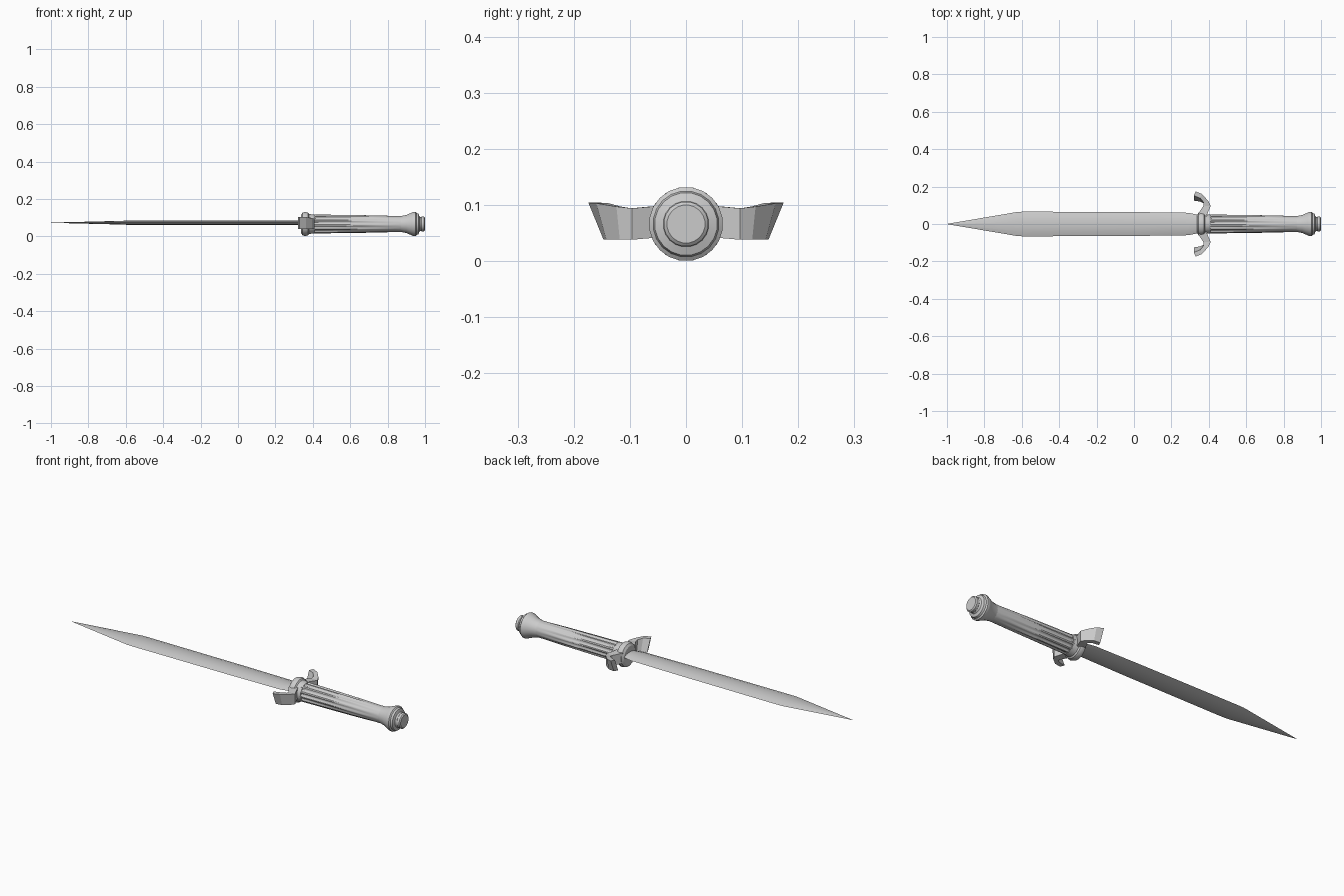
import bpy, bmesh
from math import sin, cos, pi, radians

if "Cube" in bpy.data.objects:
    bpy.data.objects.remove(bpy.data.objects["Cube"])

AXIS_Z = 0.066


def loft(name, rings, smooth=True):
    """Skin a list of equal-length point rings and cap both ends."""
    bm = bmesh.new()
    loops = [[bm.verts.new(p) for p in ring] for ring in rings]
    n = len(rings[0])
    for a, b in zip(loops, loops[1:]):
        for i in range(n):
            j = (i + 1) % n
            bm.faces.new((a[i], a[j], b[j], b[i]))
    bm.faces.new(loops[0])
    bm.faces.new(loops[-1])
    bmesh.ops.recalc_face_normals(bm, faces=bm.faces)
    mesh = bpy.data.meshes.new(name)
    bm.to_mesh(mesh)
    bm.free()
    obj = bpy.data.objects.new(name, mesh)
    bpy.context.collection.objects.link(obj)
    if smooth:
        bpy.ops.object.select_all(action='DESELECT')
        obj.select_set(True)
        bpy.context.view_layer.objects.active = obj
        bpy.ops.object.shade_smooth_by_angle(angle=radians(30))
    return obj


def circle(x, r, n=20, groove=0.0):
    """Ring around the long axis; groove pulls every other pair of points inward."""
    pts = []
    for i in range(n):
        a = 2 * pi * (i + 0.5) / n
        rad = r - (groove if i % 4 in (2, 3) else 0)
        pts.append((x, rad * cos(a), AXIS_Z + rad * sin(a)))
    return pts


# Blade: thin lens section, tapering to a point
def blade_ring(x, w, t, z=0.073):
    return [(x, u * w, z + v * t) for u, v in
            ((1, 0), (0.6, 0.75), (0.15, 1), (-0.15, 1), (-0.6, 0.75),
             (-1, 0), (-0.6, -0.75), (-0.15, -1), (0.15, -1), (0.6, -0.75))]


loft("blade", [blade_ring(*s) for s in (
    (-1.0, 0.0006, 0.0006), (-0.62, 0.065, 0.010), (-0.58, 0.066, 0.012),
    (0.0, 0.064, 0.012), (0.29, 0.060, 0.012), (0.36, 0.046, 0.012))])

# Fluted grip fading into a round neck
loft("grip", [circle(x, r, 48, g) for x, r, g in (
    (0.36, 0.051, 0.006), (0.55, 0.049, 0.006), (0.74, 0.046, 0.003),
    (0.84, 0.043, 0.0), (0.89, 0.043, 0.0))])

# Flared pommel with end cap
loft("pommel", [circle(x, r, 20) for x, r in (
    (0.87, 0.043), (0.90, 0.049), (0.93, 0.062), (0.94, 0.066), (0.95, 0.066),
    (0.955, 0.059), (0.965, 0.056), (0.97, 0.041), (0.978, 0.036),
    (0.982, 0.040), (0.995, 0.040), (1.0, 0.034))])

# Guard collar
loft("guard_collar", [circle(x, r, 16) for x, r in (
    (0.337, 0.050), (0.345, 0.062), (0.36, 0.066), (0.375, 0.062),
    (0.38, 0.055), (0.41, 0.050))])

# Guard arms: curved quillons sweeping towards the blade, mirrored in y
# (grip-side x, y), (blade-side x, y), z low, z high, extra y along the top edge
ARM = (
    ((0.385, 0.020), (0.345, 0.020), 0.036, 0.104, 0.0),
    ((0.390, 0.050), (0.343, 0.055), 0.042, 0.098, 0.0),
    ((0.410, 0.096), (0.372, 0.098), 0.038, 0.094, 0.0),
    ((0.396, 0.118), (0.372, 0.110), 0.038, 0.097, 0.006),
    ((0.364, 0.142), (0.354, 0.120), 0.038, 0.103, 0.018),
    ((0.330, 0.147), (0.320, 0.125), 0.038, 0.104, 0.027),
)
for side, label in ((1, "left"), (-1, "right")):
    loft("guard_arm_" + label, [
        [(g[0], side * g[1], lo), (b[0], side * b[1], lo),
         (b[0], side * (b[1] + s), hi), (g[0], side * (g[1] + s), hi)]
        for g, b, lo, hi, s in ARM], smooth=False)
